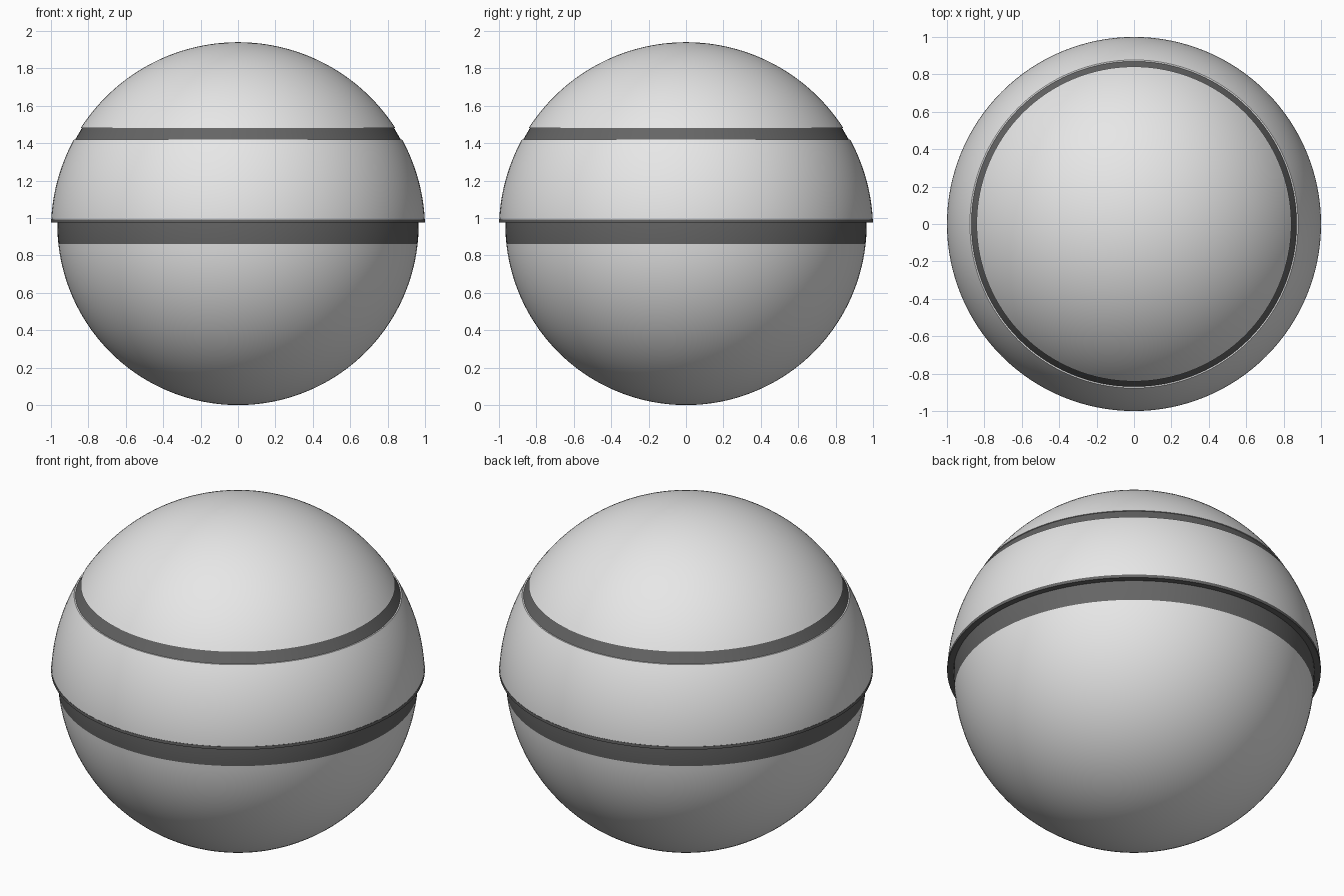
import bpy, bmesh
from math import sin, cos, asin, acos, tau, pi, radians

if "Cube" in bpy.data.objects:
    bpy.data.objects.remove(bpy.data.objects["Cube"])

SEGMENTS = 128


def material(name, value):
    mat = bpy.data.materials.new(name)
    mat.use_nodes = True
    colour = (value, value, value, 1)
    mat.diffuse_color = colour
    mat.node_tree.nodes["Principled BSDF"].inputs["Base Color"].default_value = colour
    return mat


def arc(radius, centre, top, bottom, steps):
    """Points (r, z) along a sphere's outline between two heights."""
    a = acos(max(-1, min(1, (top - centre) / radius)))
    b = acos(max(-1, min(1, (bottom - centre) / radius)))
    angles = [a + (b - a) * i / steps for i in range(steps + 1)]
    return [(radius * sin(t), centre + radius * cos(t)) for t in angles]


def lathe(name, profile, mat):
    """Turn a profile, listed from top to bottom, around the z axis."""
    bm = bmesh.new()
    verts = [bm.verts.new((r, 0, z)) for r, z in profile]
    edges = [bm.edges.new(pair) for pair in zip(verts, verts[1:])]
    bmesh.ops.spin(bm, geom=verts + edges, cent=(0, 0, 0), axis=(0, 0, 1),
                   angle=tau, steps=SEGMENTS)
    bmesh.ops.remove_doubles(bm, verts=bm.verts, dist=0.0001)
    bmesh.ops.recalc_face_normals(bm, faces=bm.faces)
    mesh = bpy.data.meshes.new(name)
    bm.to_mesh(mesh)
    bm.free()
    obj = bpy.data.objects.new(name, mesh)
    bpy.context.collection.objects.link(obj)
    mesh.materials.append(mat)
    bpy.ops.object.select_all(action="DESELECT")
    obj.select_set(True)
    bpy.context.view_layer.objects.active = obj
    bpy.ops.object.shade_smooth_by_angle(angle=radians(25))
    return obj


light = material("light grey shell", 0.8)
dark = material("dark grey trim", 0.13)

# Heights of the joints and the two sphere outlines
UPPER_R, UPPER_C = 1.0, 0.94
LOWER_R, LOWER_C = 0.966, 0.966
BAND_TOP, BAND_LOW = 1.48, 1.42
RIM_TOP, RIM_LOW = 0.993, 0.975
BELT_LOW = 0.86

# Upper shell: cap, inset band and shoulder, each with a hidden lip
lathe("top_cap", arc(UPPER_R, UPPER_C, 1.94, BAND_TOP, 32) + [(0.8, BAND_TOP)], light)
lathe("upper_band", [(0.8, BAND_TOP), (0.835, BAND_TOP), (0.87, BAND_LOW),
                     (0.8, BAND_LOW)], dark)
lathe("shoulder", [(0.8, BAND_LOW)] + arc(UPPER_R, UPPER_C, BAND_LOW, RIM_TOP, 20)
      + [(0.9, RIM_TOP)], light)

# Overhanging rim of the upper shell
lathe("rim", [(0.9, RIM_TOP), (1, RIM_TOP), (1, RIM_LOW), (0.9, RIM_LOW)], dark)

# Lower bowl with its dark belt
lathe("belt", [(0.9, RIM_LOW)] + arc(LOWER_R, LOWER_C, RIM_LOW, BELT_LOW, 6), dark)
lathe("lower_bowl", arc(LOWER_R, LOWER_C, BELT_LOW, 0, 48), light)
